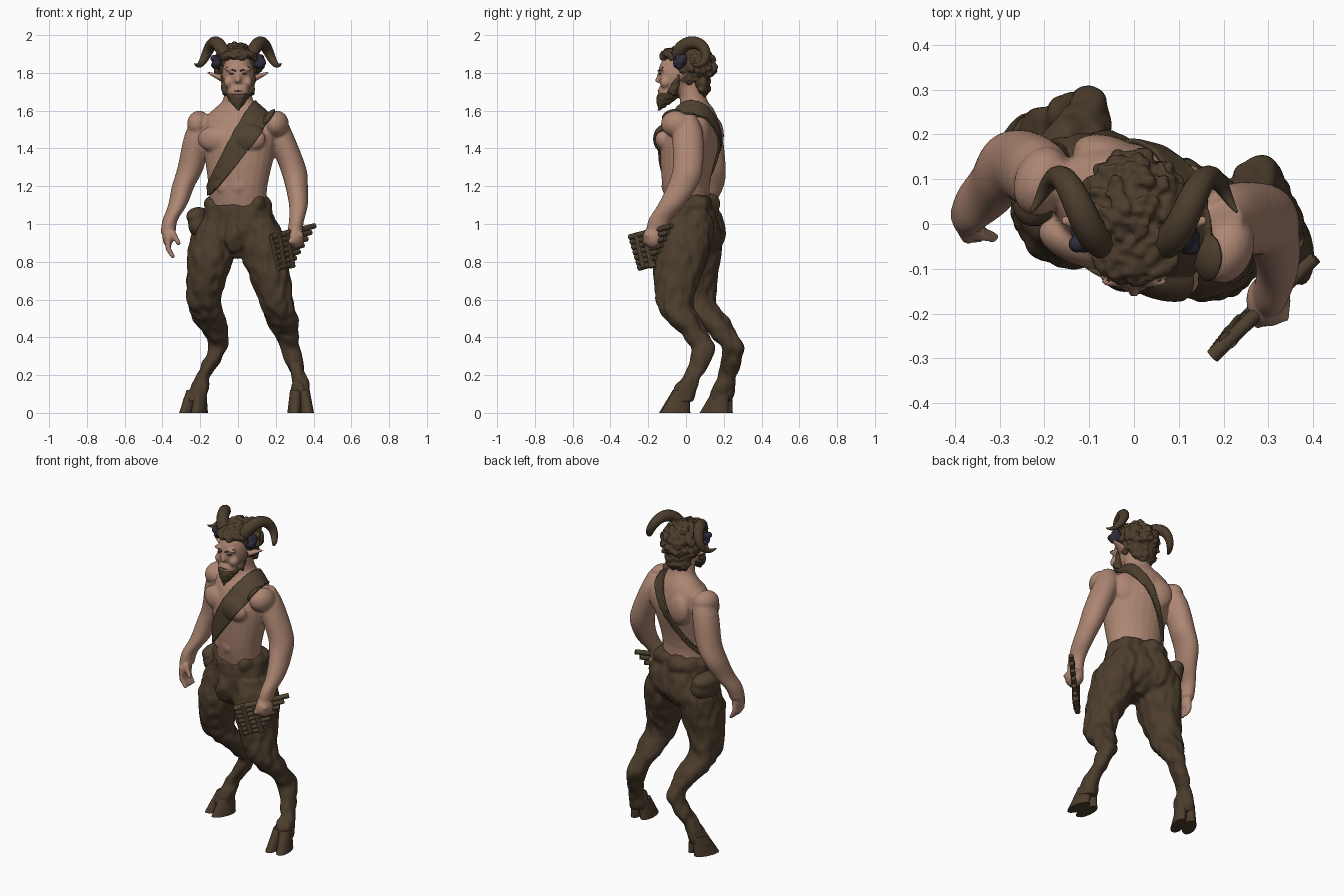
import bpy, bmesh, math, random
from mathutils import Vector, Matrix, noise

random.seed(4)
if "Cube" in bpy.data.objects:
    bpy.data.objects.remove(bpy.data.objects["Cube"])
TURN = math.radians(-20)          # torso twist
SIDE = Vector((math.cos(TURN), math.sin(TURN), 0))
FRONT = Vector((math.sin(TURN), -math.cos(TURN), 0))


def material(name, *rgb):
    m = bpy.data.materials.new(name)
    m.use_nodes = True
    m.diffuse_color = (*rgb, 1)
    m.node_tree.nodes["Principled BSDF"].inputs["Base Color"].default_value = (*rgb, 1)
    return m


SKIN = material("skin", .42, .24, .17)
FUR = material("brown fur", .073, .047, .026)
LEATHER = material("leather", .08, .054, .03)
NAVY = material("dark navy", .028, .024, .043)


def loft(bm, rings, turn=0.0, n=24, steps=4):
    """Closed tube through horizontal oval rings (z, x, y, rx, ry)."""
    points = [Vector(ring) for ring in rings]
    path = []
    for i, (start, end) in enumerate(zip(points, points[1:])):
        before, after = points[max(i - 1, 0)], points[min(i + 2, len(points) - 1)]
        leave, arrive = (end - before) / 2, (after - start) / 2
        for step in range(steps):
            t = step / steps
            ease = t * t * (3 - 2 * t)
            path.append(start.lerp(end, ease) + leave * t * (1 - t) ** 2 - arrive * t * t * (1 - t))
    path.append(points[-1])
    loops = []
    for z, x, y, rx, ry in path:
        loop = []
        for k in range(n):
            angle = math.tau * k / n
            offset = Vector((rx * math.cos(angle), ry * math.sin(angle), 0))
            offset.rotate(Matrix.Rotation(turn, 3, 'Z'))
            loop.append(bm.verts.new(offset + Vector((x, y, z))))
        loops.append(loop)
    faces = [bm.faces.new((low[k - 1], low[k], high[k], high[k - 1]))
             for low, high in zip(loops, loops[1:]) for k in range(n)]
    faces += [bm.faces.new(loops[0]), bm.faces.new(loops[-1])]
    bmesh.ops.recalc_face_normals(bm, faces=faces)


def limb_pair(bm, rows):
    """Left and right limb from rows (z, left x, left y, right x, right y, rx, ry)."""
    loft(bm, [(z, lx, ly, w, d) for z, lx, ly, _, _, w, d in rows])
    loft(bm, [(z, rx, ry, w, d) for z, _, _, rx, ry, w, d in rows])


def torso_point(across, forward, z):
    return Vector((0, .02, z)) + SIDE * across + FRONT * forward


def ball(bm, location, size, turn=0.0):
    m = Matrix.LocRotScale(Vector(location), Matrix.Rotation(turn, 3, 'Z'), Vector(size))
    bmesh.ops.create_icosphere(bm, subdivisions=3, radius=1, matrix=m)


def rod(bm, start, end, radius_start, radius_end, flat=1.0):
    start, end = Vector(start), Vector(end)
    along = end - start
    m = Matrix.LocRotScale((start + end) / 2, along.to_track_quat('Z', 'Y'), Vector((1, flat, 1)))
    bmesh.ops.create_cone(bm, cap_ends=True, segments=12, radius1=radius_start,
                          radius2=radius_end, depth=along.length, matrix=m)


def finish(name, bm, mat, voxel=0, smooth=3, rough=0, scale=30, stretch=1.0):
    """Make the object; optionally fuse its parts and roughen the surface."""
    mesh = bpy.data.meshes.new(name)
    bm.to_mesh(mesh)
    bm.free()
    ob = bpy.data.objects.new(name, mesh)
    bpy.context.collection.objects.link(ob)
    if voxel:
        fuse = ob.modifiers.new("fuse", 'REMESH')
        fuse.mode, fuse.voxel_size = 'VOXEL', voxel
        soften = ob.modifiers.new("soften", 'SMOOTH')
        soften.factor, soften.iterations = .5, smooth
        graph = bpy.context.evaluated_depsgraph_get()
        ob.data = mesh = bpy.data.meshes.new_from_object(ob.evaluated_get(graph))
        ob.modifiers.clear()
        shifts = [v.normal * rough * noise.noise(Vector((v.co.x, v.co.y, v.co.z * stretch)) * scale)
                  for v in mesh.vertices]
        for v, shift in zip(mesh.vertices, shifts):
            v.co += shift
    mesh.materials.clear()
    mesh.materials.append(mat)
    for p in mesh.polygons:
        p.use_smooth = True
    if not voxel:
        bpy.context.view_layer.objects.active = ob
        ob.select_set(True)
        bpy.ops.object.shade_smooth_by_angle(angle=math.radians(40))
        ob.select_set(False)
    return ob


# Bare upper body: torso, neck, arms, head
bm = bmesh.new()
loft(bm, [(1.02, 0, .03, .15, .11), (1.2, 0, 0, .16, .12), (1.42, .01, .02, .2, .15),
          (1.5, .01, .03, .2, .14), (1.56, 0, .04, .18, .12), (1.61, 0, .05, .13, .09),
          (1.66, 0, .04, .08, .07), (1.76, 0, .01, .07, .07)], TURN)
limb_pair(bm, [(1.58, .2, .01, -.18, .1, .04, .04), (1.48, .22, .01, -.21, .11, .07, .08),
               (1.3, .29, .01, -.25, .13, .07, .08), (1.2, .31, -.02, -.29, .12, .06, .08),
               (1.1, .32, -.08, -.32, .08, .05, .07), (1.02, .31, -.14, -.36, .04, .04, .06),
               (.95, .3, -.16, -.37, .02, .04, .05)])
for s in (-1, 1):
    ball(bm, torso_point(s * .09, .1, 1.45), (.1, .05, .07), TURN)             # chest
    ball(bm, torso_point(s * .09, -.1, 1.47), (.09, .05, .1), TURN)            # shoulder blade
    ball(bm, torso_point(s * .22, 0, 1.53), (.06, .08, .07), TURN)             # shoulder
    for k in range(3):
        ball(bm, torso_point(s * .04, .12, 1.2 + .06 * k), (.04, .02, .04), TURN)
ball(bm, (.3, -.17, .93), (.05, .06, .06))                                     # left fist
ball(bm, (-.37, .01, .93), (.03, .05, .05))                                    # right palm
for k in range(4):
    y = .025 * k
    knuckle = Vector((-.37, y - .03, .87))
    rod(bm, knuckle + Vector((0, 0, .07)), knuckle, .016, .015)
    rod(bm, knuckle, knuckle + Vector((.03, 0, -.05)), .015, .011)
    rod(bm, (.34, y - .2, .95), (.27, y - .22, .9), .018, .015)
rod(bm, (-.35, -.02, .96), (-.31, -.03, .89), .018, .012)                      # thumb
ball(bm, (0, -.035, 1.795), (.084, .113, .12))                                 # skull
ball(bm, (0, -.09, 1.7), (.06, .06, .05))                                      # jaw
rod(bm, (0, -.14, 1.8), (0, -.153, 1.75), .009, .015)                          # nose
for s in (-1, 1):
    ball(bm, (s * .04, -.128, 1.82), (.036, .015, .01))                        # brow ridge
    ball(bm, (s * .05, -.11, 1.75), (.026, .03, .03))                          # cheek
    rod(bm, (s * .08, 0, 1.77), (s * .18, .01, 1.81), .04, .004, .5)           # ear
body = finish("upper_body", bm, SKIN, .008, 4)

# Shoulder strap: a slanted band lifted off the body
bm = bmesh.new()
bm.from_mesh(body.data)
for point, outward in (((.06, 0, 1.61), (-.45, .05, .24)), ((.18, 0, 1.59), (.44, .07, -.33)),
                       ((0, 0, 1.66), (0, 0, 1)), ((-.2, 0, 1), (-1, 0, 0)),
                       ((0, 0, 1.05), (0, 0, -1))):
    bmesh.ops.bisect_plane(bm, geom=bm.verts[:] + bm.edges[:] + bm.faces[:],
                           plane_co=point, plane_no=outward, clear_outer=True)
strap = finish("shoulder_strap", bm, LEATHER)
thicken = strap.modifiers.new("thickness", 'SOLIDIFY')
thicken.thickness, thicken.offset = .012, 1

# Furry hips and legs
bm = bmesh.new()
loft(bm, [(1.1, 0, .02, .18, .13), (.95, 0, .03, .2, .15), (.87, 0, .02, .15, .12),
          (.82, 0, .01, .06, .07)], TURN)
for s in (-1, 1):
    ball(bm, torso_point(s * .09, -.08, .97), (.09, .08, .13), TURN)           # buttock
    ball(bm, torso_point(s * .12, 0, 1.1), (.06, .1, .06), TURN)               # waist sides
    ball(bm, torso_point(s * .06, -.08, 1.1), (.09, .06, .06), TURN)           # waist back
ball(bm, (-.02, -.1, .93), (.05, .05, .09))
limb_pair(bm, [(1.02, .11, 0, -.11, .06, .09, .12), (.93, .13, -.01, -.13, .06, .12, .14),
               (.8, .15, -.03, -.15, .04, .12, .14), (.6, .2, -.06, -.18, .06, .09, .1),
               (.5, .23, -.02, -.15, .13, .09, .09), (.4, .26, .06, -.11, .21, .06, .07),
               (.33, .28, .09, -.11, .25, .05, .06), (.2, .32, .04, -.18, .22, .04, .05),
               (.14, .33, 0, -.2, .2, .05, .06), (.06, .33, -.02, -.23, .18, .06, .06)])
finish("furry_legs", bm, FUR, .009, 3, .011, 24, .6)

# Cloven hooves, tapering upward and leaning back
for name, x, y, turn in (("left_hoof", .33, -.05, .1), ("right_hoof", -.23, .17, -.4)):
    bm = bmesh.new()
    for s in (-1, 1):
        rings = []
        for z in (0, .02, .07, .12):
            offset = Vector((s * (.033 - z / 10), z * .3 - .01, 0))
            offset.rotate(Matrix.Rotation(turn, 3, 'Z'))
            rings.append((z, x + offset.x, y + offset.y, .037 - z / 20, .08 - z * .3))
        loft(bm, rings, turn + s * .04)
    finish(name, bm, FUR)

# Curly hair: a cap covered with random curls
bm = bmesh.new()
cap, cap_size = Vector((0, .03, 1.835)), Vector((.11, .116, .108))
ball(bm, cap, cap_size)
ball(bm, (0, .08, 1.74), (.085, .05, .07))
ball(bm, (0, -.05, 1.9), (.08, .075, .037))
for k in range(190):
    d = Vector([random.gauss(0, 1) for axis in "xyz"]).normalized()
    if d.z > -.75 and (d.y > -.15 or d.z > .45):
        ball(bm, cap + d * cap_size, [random.uniform(.012, .025) for axis in "xyz"], k)
for k in range(-4, 5):                                                         # fringe
    x = k / 50
    ball(bm, (x, 6 * x * x - .12, random.uniform(1.88, 1.9)), (.02, .02, .02))
finish("curly_hair", bm, FUR, .007, 1, .012, 45)

# Beard along the jaw
bm = bmesh.new()
loft(bm, [(1.69, 0, -.085, .066, .066), (1.65, 0, -.11, .045, .045),
          (1.62, 0, -.13, .02, .02), (1.6, 0, -.145, .006, .006)])
for s in (-1, 1):
    rod(bm, (s * .08, -.03, 1.79), (s * .06, -.075, 1.69), .014, .026)
finish("beard", bm, FUR, .006, 2, .006, 50)

# Brows, eyes and mouth
bm = bmesh.new()
for s in (-1, 1):
    rod(bm, (s * .012, -.146, 1.81), (s * .06, -.122, 1.83), .007, .004, .6)
    ball(bm, (s * .035, -.138, 1.796), (.015, .006, .004), s * .4)
ball(bm, (0, -.142, 1.705), (.024, .009, .004))
finish("brows_eyes_mouth", bm, FUR)

# Curled horns: tapering spirals, with dark tufts at the temples
for s, side in ((1, "left"), (-1, "right")):
    horn = bpy.data.curves.new(side + "_horn", 'CURVE')
    horn.dimensions, horn.bevel_depth, horn.use_fill_caps = '3D', 1, True
    spline = horn.splines.new('POLY')
    spline.points.add(30)
    for k, p in enumerate(spline.points):
        t = k / 30
        angle, reach = t * math.pi * 1.65, .09 - .05 * t
        p.co = (s * (.06 + .17 * t ** .8), .045 - reach * math.cos(angle),
                1.885 + reach * math.sin(angle), 1)
        p.radius = .036 - .033 * t * t
    spline.use_smooth = True
    horn.materials.append(FUR)
    bpy.context.collection.objects.link(bpy.data.objects.new(side + "_horn", horn))
    bm = bmesh.new()
    for k in range(12):
        ball(bm, (s * random.uniform(.1, .13), random.uniform(-.055, 0),
                  random.uniform(1.835, 1.885)), (.02, .02, .02))
    finish(side + "_temple_tuft", bm, NAVY, .006, 1)

# Hip pouch with a flap
bm = bmesh.new()
ball(bm, (-.2, .09, 1), (.06, .1, .08), -.3)
ball(bm, (-.21, .09, 1.04), (.06, .1, .05), -.3)
finish("hip_pouch", bm, LEATHER, .009, 3)

# Pan pipes held in the left hand, shorter toward the bottom
bm = bmesh.new()
for k in range(7):
    mouth = Vector((.175, -.295, .93)) + Vector((.006, .008, -.027)) * k
    rod(bm, mouth, mouth + Vector((.23, .22, .06)) * (1 - .115 * k), .0165, .0145)
for t in (.03, .075):
    rod(bm, (.18 + t, t - .29, .95), (.21 + t, t - .25, .77), .02, .02)
finish("pan_pipes", bm, LEATHER)
